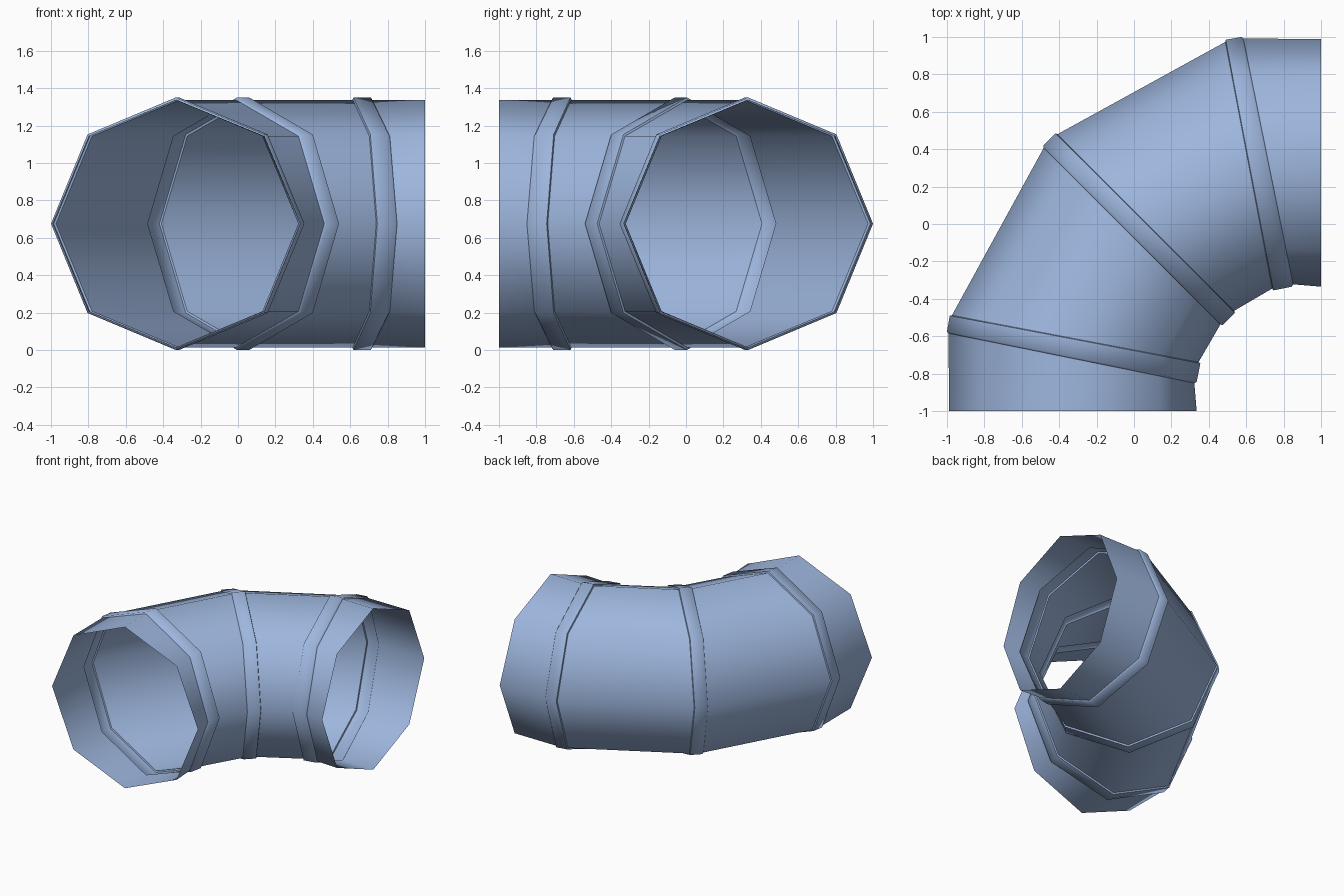
import bpy
import bmesh
import math
from mathutils import Vector

default = bpy.data.objects.get("Cube")
if default:
    bpy.data.objects.remove(default)

SIDES = 8
MID_Z = 0.675
PIPE_R = 0.662
COLLAR_R = 0.675

steel = bpy.data.materials.new("steel_blue")
steel.use_nodes = True
colour = (0.34, 0.47, 0.73, 1)
steel.diffuse_color = colour
steel.node_tree.nodes["Principled BSDF"].inputs["Base Color"].default_value = colour


def ring(outer, inner, half_height=PIPE_R):
    """Octagonal section spanning two plan points."""
    return Vector(outer), Vector(inner), half_height


def shrink(section, shift=0.0):
    """Collar edge drawn in to the pipe wall, moved along the pipe."""
    a, b, _ = section
    centre = (a + b) / 2
    across = (b - a).normalized()
    along = Vector((-across.y, across.x)) * shift
    half = (b - a) / 2 - across * 0.011
    return centre - half + along, centre + half + along, PIPE_R


def mirror(sections):
    """Reflect in the diagonal plane of the elbow."""
    flip = lambda p: Vector((-p.y, -p.x))
    return [(flip(a), flip(b), h) for a, b, h in reversed(sections)]


def sweep(name, sections):
    """Skin a row of octagonal sections with open ends."""
    bm = bmesh.new()
    loops = []
    for a, b, h in sections:
        loop = []
        for k in range(SIDES):
            t = math.tau * k / SIDES
            p = (a + b) / 2 + (a - b) / 2 * math.cos(t)
            loop.append(bm.verts.new((p.x, p.y, MID_Z + h * math.sin(t))))
        loops.append(loop)
    for lower, upper in zip(loops, loops[1:]):
        for k in range(SIDES):
            n = (k + 1) % SIDES
            bm.faces.new((lower[k], lower[n], upper[n], upper[k]))
    mesh = bpy.data.meshes.new(name)
    bm.to_mesh(mesh)
    bm.free()
    mesh.materials.append(steel)
    obj = bpy.data.objects.new(name, mesh)
    bpy.context.collection.objects.link(obj)
    bpy.ops.object.select_all(action="DESELECT")
    obj.select_set(True)
    bpy.context.view_layer.objects.active = obj
    bpy.ops.object.shade_smooth_by_angle(angle=math.radians(60))


def collar(low, high):
    """Raised band with a step at each edge."""
    return [shrink(low, -0.008), low, high, shrink(high, 0.004)]


# Plan points of the open end and the collars
mouth = ring((-0.99, -1), (0.335, -1))
end_collar = collar(ring((-1, -0.575), (0.335, -0.845), COLLAR_R),
                    ring((-0.985, -0.49), (0.355, -0.745), COLLAR_R))
middle_collar = collar(ring((-0.485, 0.42), (0.475, -0.54), COLLAR_R),
                       ring((-0.42, 0.485), (0.54, -0.475), COLLAR_R))

# Pipe lengths and collars on both arms
front_end = [mouth, end_collar[0]]
front_bend = [end_collar[-1], middle_collar[0]]
back_bend = mirror(front_bend)
back_bend[0] = middle_collar[-1]
sweep("front_pipe_end", front_end)
sweep("front_collar", end_collar)
sweep("front_pipe_bend", front_bend)
sweep("middle_collar", middle_collar)
sweep("back_pipe_bend", back_bend)
sweep("back_collar", mirror(end_collar))
sweep("back_pipe_end", mirror(front_end))
